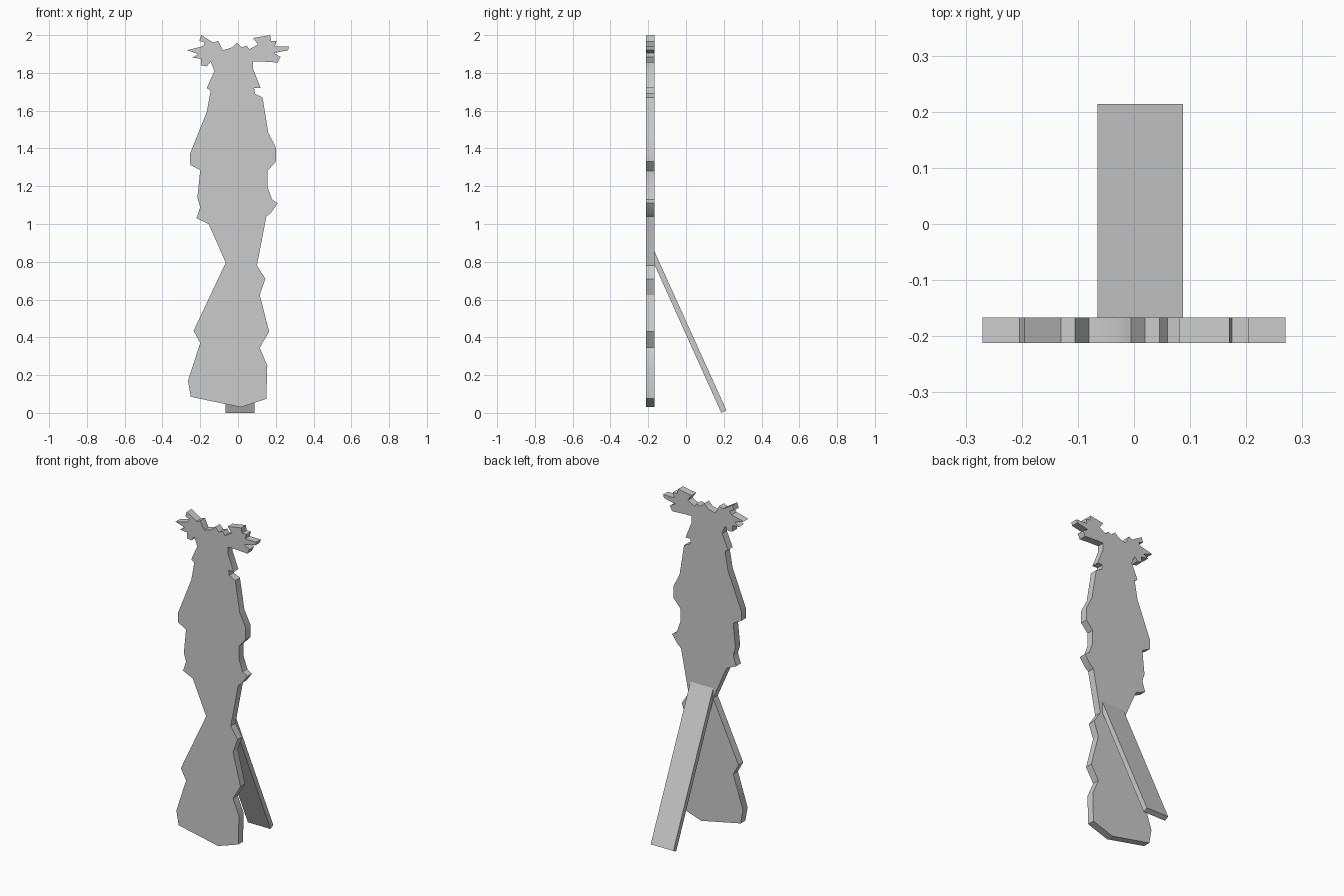
import bpy
import bmesh
from math import radians
from mathutils import Vector

# Remove the default object
default_cube = bpy.data.objects.get("Cube")
if default_cube:
    bpy.data.objects.remove(default_cube, do_unlink=True)

UNIT = 0.01  # outline points are written in hundredths


def make_material(name, colour):
    material = bpy.data.materials.new(name)
    material.use_nodes = True
    material.diffuse_color = colour
    shader = material.node_tree.nodes["Principled BSDF"]
    shader.inputs["Base Color"].default_value = colour
    return material


def extrude_profile(name, corners, depth, material):
    """Turn a closed loop of corners into a solid slab along depth."""
    mesh = bpy.data.meshes.new(name)
    bm = bmesh.new()
    face = bm.faces.new([bm.verts.new(corner) for corner in corners])
    result = bmesh.ops.extrude_face_region(bm, geom=[face])
    moved = [item for item in result["geom"] if isinstance(item, bmesh.types.BMVert)]
    bmesh.ops.translate(bm, verts=moved, vec=depth)
    bmesh.ops.recalc_face_normals(bm, faces=bm.faces)
    bm.to_mesh(mesh)
    bm.free()
    mesh.materials.append(material)
    part = bpy.data.objects.new(name, mesh)
    bpy.context.collection.objects.link(part)
    return part


def smooth_by_angle(part, angle):
    bpy.ops.object.select_all(action="DESELECT")
    part.select_set(True)
    bpy.context.view_layer.objects.active = part
    bpy.ops.object.shade_smooth_by_angle(angle=radians(angle))


grey = make_material("plain grey", (0.6, 0.6, 0.6, 1))

# Standing figure outline, bottom to top along the left side
left_side = [
    (1.5, 3), (15, 7.5), (15.5, 25), (11.5, 34.5), (16.5, 43), (11.5, 62.5),
    (14.5, 71), (10, 78), (15, 104), (17.5, 106), (21, 111), (18, 113),
    (15.5, 120), (15.5, 128), (20, 133), (20, 140.5), (16, 148.5),
    (13, 167), (9, 169), (8.5, 172), (12, 172), (8, 182), (8, 186),
]
# Left antler, from its underside round to the top of the head
left_antler = [
    (12.5, 186), (21, 185.5), (22.5, 188.5), (19, 190.5), (26.5, 192),
    (27, 194), (19.5, 194), (20.5, 197), (17.5, 197), (17, 200), (8, 198.5),
    (10.5, 195), (6, 192.5),
]
# Tufts of hair between the antlers
crown = [(4.5, 194.5), (2, 193.5), (-0.5, 196), (-3, 193.5), (-8, 192)]
# Right antler, from the head round to its underside
right_antler = [
    (-10.5, 197), (-13, 196), (-19.5, 200), (-20.5, 197), (-17.5, 196),
    (-19, 194), (-27, 192), (-21, 190), (-24, 188), (-19.5, 187.5),
    (-19.5, 184), (-16.5, 183.5), (-14.5, 186),
]
# Right side, top to bottom
right_side = [
    (-12.5, 181), (-16.5, 172), (-14.5, 170.5), (-16.5, 159.5), (-25.5, 137),
    (-25.5, 131.5), (-20, 128.5), (-21.5, 114), (-20, 109), (-22, 103),
    (-15.5, 100), (-6.5, 79.5), (-23.5, 43.5), (-20, 37), (-26.5, 17),
    (-25, 8.5),
]

# Flat cutout board
board_front, board_back = -0.212, -0.167
outline = left_side + left_antler + crown + right_antler + right_side
board = extrude_profile(
    "cutout_board",
    [Vector((x * UNIT, board_front, z * UNIT)) for x, z in outline],
    Vector((0, board_back - board_front, 0)),
    grey,
)
smooth_by_angle(board, 30)

# Leaning support strut behind the board
strut_left, strut_right = 0.087, -0.065
strut_profile = [(board_back, 0.855), (0.214, 0.014), (0.187, 0), (board_back, 0.785)]
extrude_profile(
    "support_strut",
    [Vector((strut_right, y, z)) for y, z in strut_profile],
    Vector((strut_left - strut_right, 0, 0)),
    grey,
)
